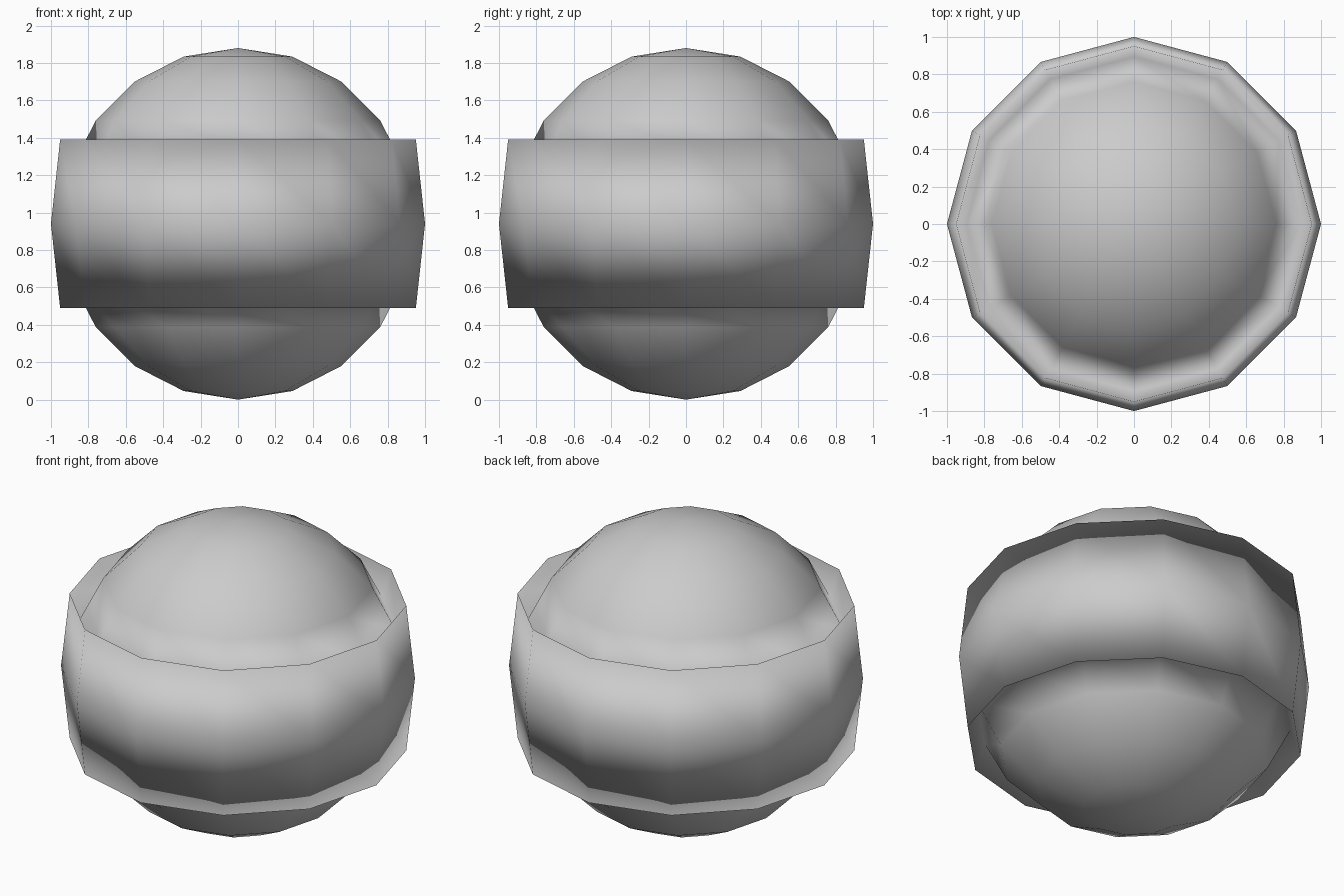
import bpy, bmesh, math

if "Cube" in bpy.data.objects:
    bpy.data.objects.remove(bpy.data.objects["Cube"])

SIDES, R, MID = 12, 0.94, 0.94

# Upper half profile (radius, height above middle): dome, groove, raised band rim
dome = [(R * math.sin(math.radians(a)), R * math.cos(math.radians(a)))
        for a in (18, 36, 54, 72)]
upper = dome + [(0.951, 0.45)]
profile = upper + [(1.0, 0.0)] + [(r, -z) for r, z in reversed(upper)]

bm = bmesh.new()

# Rings around the vertical axis
rings = []
for r, z in profile:
    rings.append([bm.verts.new((r * math.cos(i * math.tau / SIDES),
                                r * math.sin(i * math.tau / SIDES), MID + z))
                  for i in range(SIDES)])
top = bm.verts.new((0, 0, MID + R))
bottom = bm.verts.new((0, 0, MID - R))

# Skin the rings and close both poles
for i in range(SIDES):
    j = (i + 1) % SIDES
    bm.faces.new((top, rings[0][i], rings[0][j]))
    bm.faces.new((bottom, rings[-1][j], rings[-1][i]))
    for a, b in zip(rings, rings[1:]):
        bm.faces.new((a[i], b[i], b[j], a[j]))

bmesh.ops.recalc_face_normals(bm, faces=bm.faces)
for f in bm.faces:
    f.smooth = True

mesh = bpy.data.meshes.new("banded_ball")
bm.to_mesh(mesh)
bm.free()
bpy.context.collection.objects.link(bpy.data.objects.new("banded_ball", mesh))
